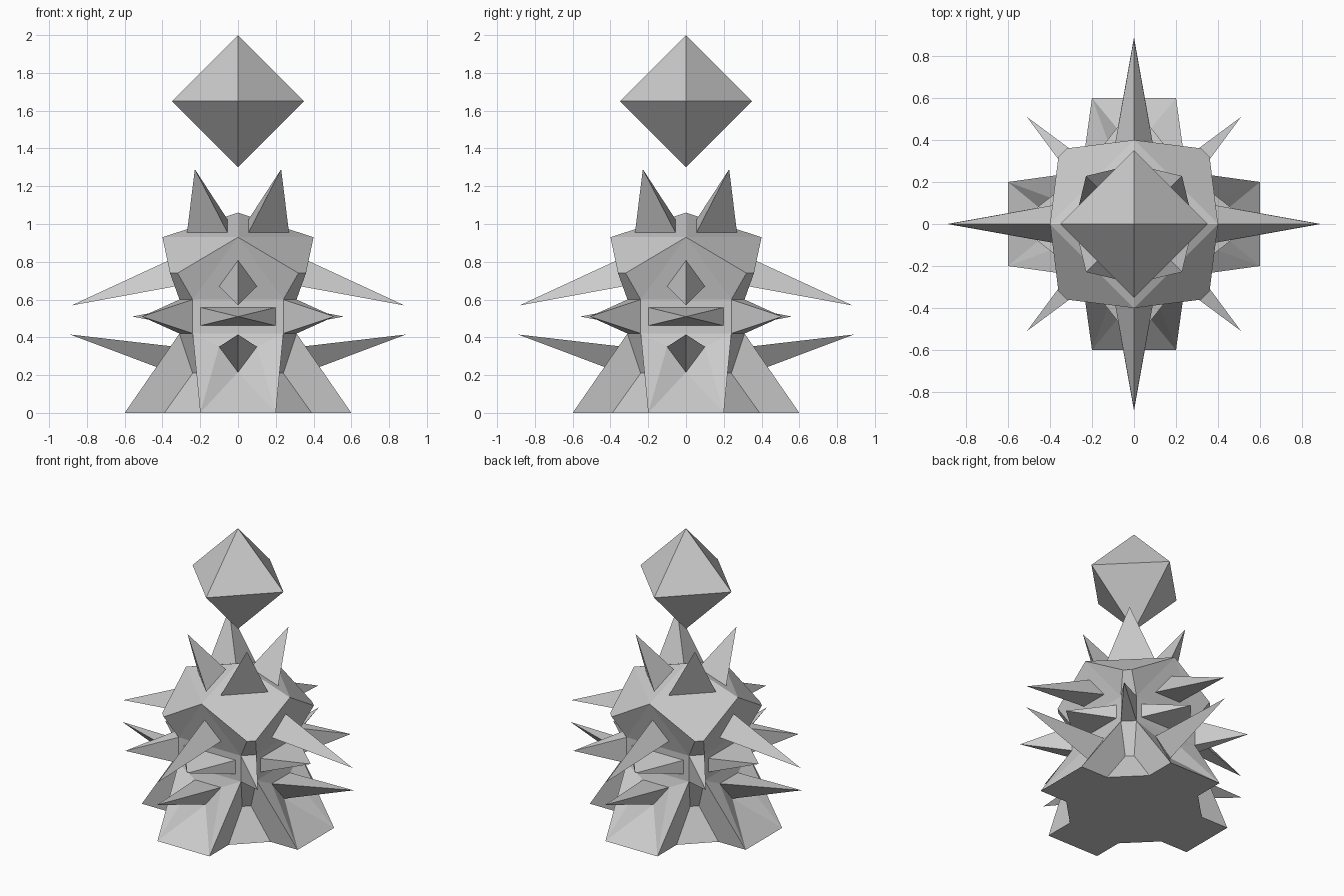
import bpy
import bmesh
import math
from mathutils import Vector, Matrix

cube = bpy.data.objects.get("Cube")
if cube:
    bpy.data.objects.remove(cube, do_unlink=True)

grey = bpy.data.materials.new("light grey")
grey.use_nodes = True
grey.diffuse_color = (0.6, 0.6, 0.6, 1)
grey.node_tree.nodes["Principled BSDF"].inputs["Base Color"].default_value = (0.6, 0.6, 0.6, 1)

CORE = Vector((0, 0, 0.5))


def finish(bm, name):
    mesh = bpy.data.meshes.new(name)
    bm.to_mesh(mesh)
    bm.free()
    mesh.materials.append(grey)
    obj = bpy.data.objects.new(name, mesh)
    bpy.context.collection.objects.link(obj)


def add_face(bm, points):
    """Flat face turned away from the core of the body."""
    face = bm.faces.new([bm.verts.new(p) for p in points])
    face.normal_update()
    if face.normal.dot(face.calc_center_median() - CORE) < 0:
        face.normal_flip()
    return face


def add_spike(bm, points, inset, height):
    """Face with an inset border, its middle drawn out to a point."""
    face = add_face(bm, points)
    if inset:
        bmesh.ops.inset_individual(bm, faces=[face], thickness=inset, use_even_offset=True)
    face.normal_update()
    tip = bm.verts.new(face.calc_center_median() + face.normal * height)
    ring = list(face.verts)
    bm.faces.remove(face)
    for a, b in zip(ring, ring[1:] + ring[:1]):
        bm.faces.new((a, b, tip))


def mx(p):
    """Mirror left to right."""
    return (-p[0], p[1], p[2])


def md(p):
    """Mirror across the front-left corner diagonal."""
    return (-p[1], -p[0], p[2])


# Key points of one quarter: front side and its left corner
peak = (0, 0, 1.06)
brow = (0, -0.4, 0.93)
cheek = (0.32, -0.36, 0.74)
waist_top = (0.24, -0.31, 0.6)
waist_low = (0.24, -0.31, 0.42)
foot = (0.2, -0.6, 0)
heel = (0.2, -0.39, 0)
arch = (0.2, -0.24, 0.21)
thorn = (0.1, -0.33, 0.35)
thorn_low = (0, -0.357, 0.215)

bm = bmesh.new()

# Roof with its crown spike
add_spike(bm, (peak, brow, md(brow)), 0.058, 0.344)
add_face(bm, (brow, cheek, md(cheek), md(brow)))

# Upper front panel with long spike
add_spike(bm, (brow, mx(waist_top), waist_top), 0.073, 0.56)

# Waist panel with wide low point
add_spike(bm, (mx(waist_low), waist_low, waist_top, mx(waist_top)), 0.042, 0.25)

# Lower long spike, set into the flared foot
add_spike(bm, (mx(thorn), thorn_low, thorn), 0, 0.561)
add_face(bm, (mx(waist_low), waist_low, thorn, mx(thorn)))
add_face(bm, (mx(foot), foot, thorn_low))

# Faces on both flanks of the front side
for side in (lambda p: p, mx):
    add_face(bm, [side(p) for p in (brow, cheek, waist_top)])
    add_face(bm, [side(p) for p in (waist_low, foot, thorn)])
    add_face(bm, [side(p) for p in (foot, thorn_low, thorn)])
    flank = add_face(bm, [side(p) for p in (waist_low, arch, heel, foot)])
    outward = side((1, 0, 0))[0]
    if flank.normal.x * outward < 0:
        flank.normal_flip()

# Corner strip: bevel, corner spike, bevel, arch
add_face(bm, (cheek, waist_top, md(waist_top), md(cheek)))
add_spike(bm, (waist_top, waist_low, md(waist_low), md(waist_top)), 0, 0.332)
add_face(bm, (waist_low, arch, md(arch), md(waist_low)))
add_face(bm, (arch, heel, md(heel), md(arch)))

# Repeat the quarter around the vertical axis
quarter = bm.verts[:] + bm.edges[:] + bm.faces[:]
for i in range(1, 4):
    copy = bmesh.ops.duplicate(bm, geom=quarter)["geom"]
    bmesh.ops.rotate(bm, cent=(0, 0, 0), matrix=Matrix.Rotation(i * math.pi / 2, 3, 'Z'),
                     verts=[v for v in copy if isinstance(v, bmesh.types.BMVert)])

# Flat underside
outline = []
for i in range(4):
    turn = Matrix.Rotation(i * math.pi / 2, 3, 'Z')
    outline += [turn @ Vector(p) for p in (mx(foot), foot, heel, md(heel))]
add_face(bm, outline)
bmesh.ops.remove_doubles(bm, verts=bm.verts[:], dist=0.0005)
finish(bm, "spiked_body")

# Floating eight-sided crystal
bm = bmesh.new()
girdle = [bm.verts.new((0.35 * x, 0.35 * y, 1.65)) for x, y in ((1, 0), (0, 1), (-1, 0), (0, -1))]
top = bm.verts.new((0, 0, 2))
bottom = bm.verts.new((0, 0, 1.3))
for a, b in zip(girdle, girdle[1:] + girdle[:1]):
    bm.faces.new((a, b, top))
    bm.faces.new((b, a, bottom))
finish(bm, "floating_crystal")
